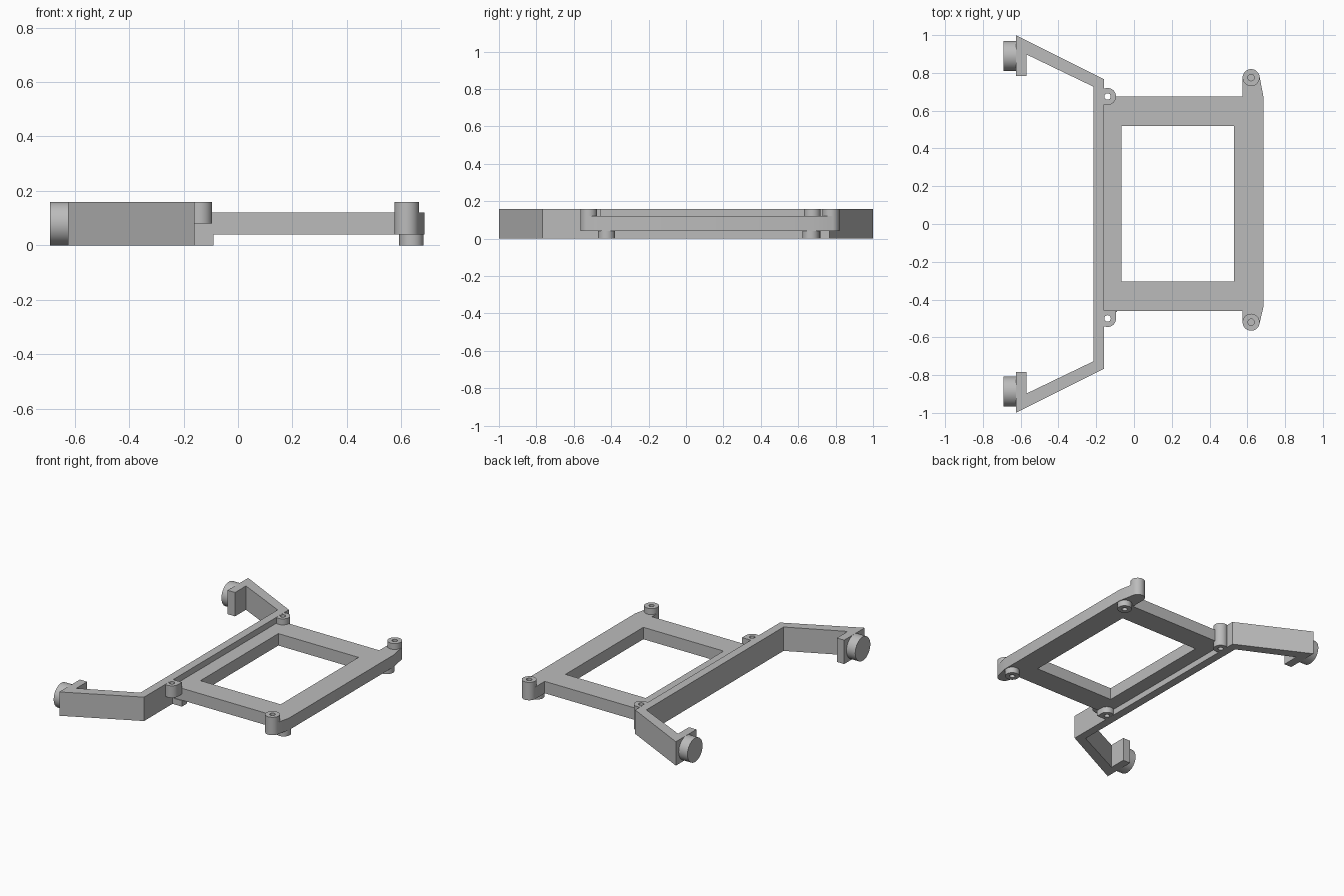
import bpy
import bmesh
from math import sin, cos, radians, pi
from mathutils import Matrix

default = bpy.data.objects.get("Cube")
if default:
    bpy.data.objects.remove(default, do_unlink=True)

grey = bpy.data.materials.new("plain grey")
grey.use_nodes = True
grey.diffuse_color = (0.5, 0.5, 0.5, 1)
grey.node_tree.nodes["Principled BSDF"].inputs["Base Color"].default_value = (0.5, 0.5, 0.5, 1)

R = 0.045      # boss radius
HOLE = 0.017   # screw hole radius
TOP = 0.16


def arc(cx, cy, r, a0, a1, n=24):
    """Points along an arc, angles in degrees."""
    steps = [radians(a0 + (a1 - a0) * i / n) for i in range(n + 1)]
    return [(cx + r * cos(a), cy + r * sin(a)) for a in steps]


def circle(cx, cy, r):
    return arc(cx, cy, r, 0, 360, 40)[:-1]


def rect(x0, x1, y0, y1):
    return [(x0, y0), (x1, y0), (x1, y1), (x0, y1)]


def prism(name, outline, z0, z1):
    """Extrude a flat outline from z0 to z1."""
    bm = bmesh.new()
    base = bm.faces.new([bm.verts.new((x, y, z0)) for x, y in outline])
    ext = bmesh.ops.extrude_face_region(bm, geom=[base])
    moved = [v for v in ext["geom"] if isinstance(v, bmesh.types.BMVert)]
    bmesh.ops.translate(bm, verts=moved, vec=(0, 0, z1 - z0))
    bmesh.ops.recalc_face_normals(bm, faces=bm.faces[:])
    mesh = bpy.data.meshes.new(name)
    bm.to_mesh(mesh)
    bm.free()
    mesh.materials.append(grey)
    obj = bpy.data.objects.new(name, mesh)
    bpy.context.collection.objects.link(obj)
    return obj


def cut(obj, outline, z0, z1):
    """Cut a prism out of an object and bake the result."""
    cutter = prism("cutter", outline, z0, z1)
    mod = obj.modifiers.new("cut", "BOOLEAN")
    mod.operation = "DIFFERENCE"
    mod.solver = "EXACT"
    mod.object = cutter
    graph = bpy.context.evaluated_depsgraph_get()
    mesh = bpy.data.meshes.new_from_object(obj.evaluated_get(graph))
    obj.modifiers.remove(mod)
    obj.data = mesh
    bpy.data.objects.remove(cutter, do_unlink=True)


parts = []

# Bracket wall with two splayed arms and hooked ends
half = [(-0.16, 0.767), (-0.625, 1.0), (-0.625, 0.783), (-0.57, 0.783),
        (-0.57, 0.898), (-0.215, 0.727)]
outline = half + [(x, -y) for x, y in reversed(half)]
parts.append(prism("bracket_wall", outline, 0, TOP))

# Round pads on the arm ends
for side, y in (("back", 0.89), ("front", -0.887)):
    pad = prism(side + "_pad", circle(0, 0, 0.08), 0, 0.068)
    pad.data.transform(Matrix.Translation((-0.69, y, 0.08)) @ Matrix.Rotation(pi / 2, 4, "Y"))
    parts.append(pad)

# Flat frame with rounded lugs at its outer corners
BX, FY, BY = 0.62, -0.52, 0.775
outline = [(-0.16, -0.46), (BX - R, -0.46)]
outline += arc(BX, FY, R, 180, 345)
outline += [(0.685, -0.44), (0.685, 0.675)]
outline += arc(BX, BY, R, 12, 180)
outline += [(BX - R, 0.675), (-0.16, 0.675)]
frame = prism("frame", outline, 0.04, 0.12)
cut(frame, rect(-0.065, 0.53, -0.305, 0.52), -0.1, 0.3)
LX, LBY, LFY = -0.14, 0.675, -0.5
cut(frame, circle(LX, LBY, HOLE), -0.1, 0.3)
for y in (FY, BY):
    cut(frame, circle(BX, y, HOLE), 0.08, 0.3)
parts.append(frame)

# Raised bosses on the outer lugs
for side, y in (("front", FY), ("back", BY)):
    boss = prism(side + "_upper_boss", circle(BX, y, R), 0.12, TOP)
    cut(boss, circle(BX, y, HOLE), -0.1, 0.3)
    parts.append(boss)

# Feet under the outer rail
for side, y in (("front", -0.425), ("back", 0.668)):
    foot = prism(side + "_foot", circle(0.637, y, R), 0, 0.04)
    cut(foot, circle(0.637, y, HOLE), -0.1, 0.3)
    parts.append(foot)

# Full height boss where the frame meets the wall at the back
boss = prism("back_wall_boss", arc(LX, LBY, R, -116, 116), 0, TOP)
cut(boss, circle(LX, LBY, HOLE), -0.1, 0.3)
parts.append(boss)

# Upper tab beside the wall at the front
tab = [(-0.16, -0.458)] + arc(LX, LFY, R, -116, 0) + [(LX + R, -0.458)]
boss = prism("front_wall_boss", tab, 0.08, TOP)
cut(boss, circle(LX, LFY, HOLE), -0.1, 0.3)
parts.append(boss)

# Foot beside the wall at the front, square in front and round behind
FX, FFY = -0.135, -0.425
tab = [(-0.16, -0.465), (FX + R, -0.465)] + arc(FX, FFY, R, 0, 120)
foot = prism("front_wall_foot", tab, 0, 0.04)
cut(foot, circle(FX, FFY, HOLE), -0.1, 0.3)
parts.append(foot)

# Smooth round sides, keep edges sharp
bpy.ops.object.select_all(action="DESELECT")
for obj in parts:
    obj.select_set(True)
bpy.context.view_layer.objects.active = parts[0]
bpy.ops.object.shade_smooth_by_angle(angle=radians(30))
